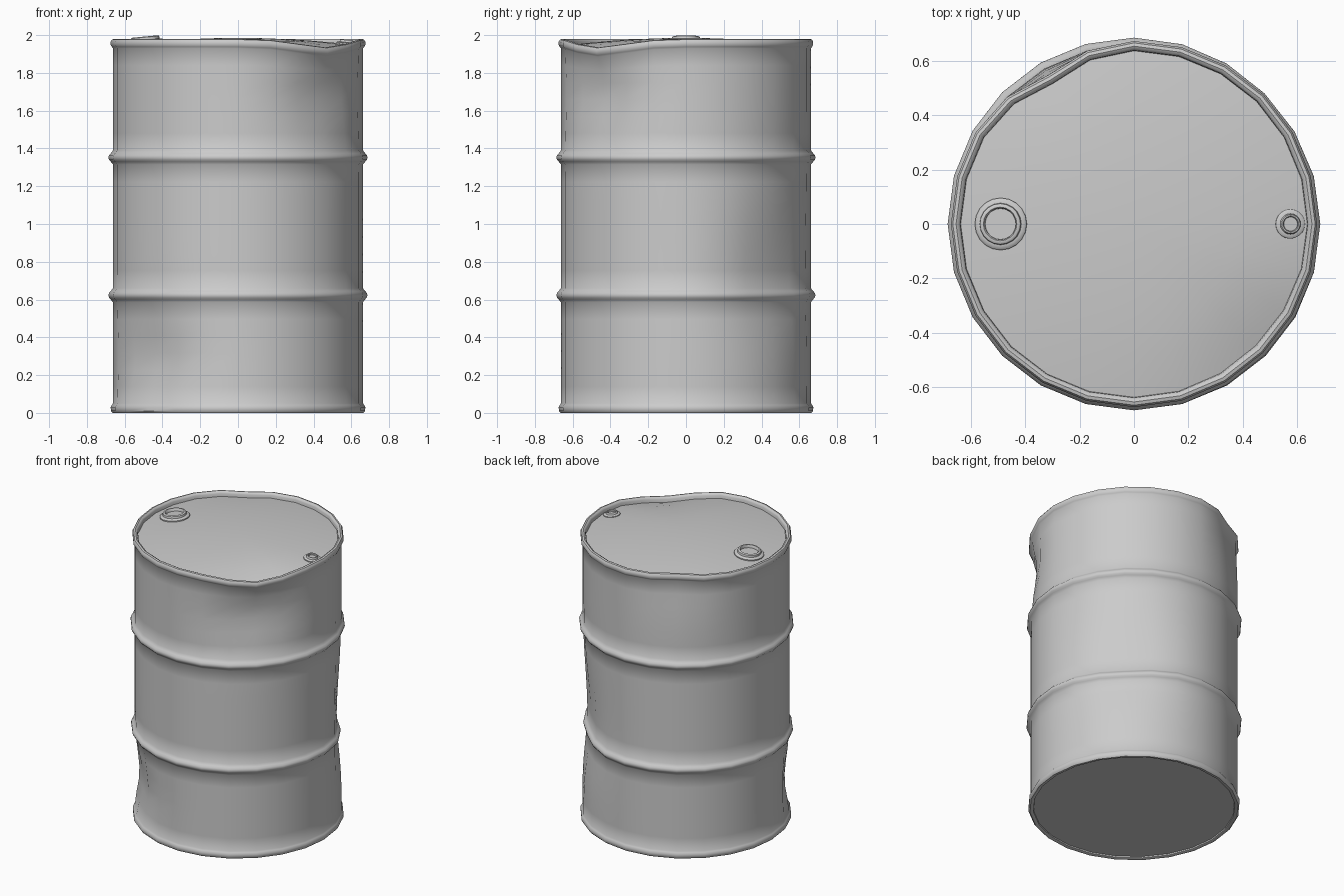
import bpy, math
from mathutils import Vector, Matrix

if "Cube" in bpy.data.objects:
    bpy.data.objects.remove(bpy.data.objects["Cube"])

# dents: (angle deg, height, depth, angular spread deg, spread below, spread above)
DENTS = [
    (-45, 1.70, 0.055, 15, 0.15, 0.11),
    (45, 0.70, 0.050, 16, 0.20, 0.32),
    (225, 0.28, 0.055, 15, 0.11, 0.16),
    (120, 1.99, 0.042, 10, 0.20, 0.20),
]


def bell(d, s):
    return math.exp(-0.5 * (d / s) ** 2)


def angle_gap(a, b):
    return (a - b + 180) % 360 - 180


def battered(p):
    """Push the wall in at each dent and bend the top rim down at the front right."""
    r, a = math.hypot(p.x, p.y), math.degrees(math.atan2(p.y, p.x))
    if r < 1e-4:
        return p
    edge = min(1, r / 0.63) ** 4
    push = 0
    for ang, h, depth, spread, low, high in DENTS:
        push += depth * bell(angle_gap(a, ang), spread) * bell(p.z - h, low if p.z < h else high)
    sag = 0.045 * bell(angle_gap(a, -45), 15) * edge * bell(max(0, 1.93 - p.z), 0.08)
    k = (r - push * edge) / r
    return Vector((p.x * k, p.y * k, p.z - sag))


def revolve(name, profile, sides, warp=None, place=None):
    """Spin a (radius, z) profile round z; zero-radius ends close to a point."""
    verts, faces, rings = [], [], []
    for r, z in profile:
        n = 1 if r == 0 else sides
        rings.append([len(verts) + i % n for i in range(sides)])
        for i in range(n):
            t = math.tau * i / sides
            p = Vector((r * math.cos(t), r * math.sin(t), z))
            verts.append(warp(p) if warp else p)
    for lo, hi in zip(rings, rings[1:]):
        for i in range(sides):
            j = (i + 1) % sides
            faces.append(list(dict.fromkeys((lo[i], lo[j], hi[j], hi[i]))))
    mesh = bpy.data.meshes.new(name)
    mesh.from_pydata(verts, [], faces)
    if place:
        mesh.transform(place)
    obj = bpy.data.objects.new(name, mesh)
    bpy.context.collection.objects.link(obj)
    bpy.ops.object.select_all(action='DESELECT')
    obj.select_set(True)
    bpy.context.view_layer.objects.active = obj
    bpy.ops.object.shade_smooth_by_angle(angle=math.radians(40))
    return obj


WALL = 0.662


def wall(z0, z1, n):
    return [(WALL, z0 + (z1 - z0) * i / n) for i in range(n + 1)]


def rib(z):
    return [(WALL + 0.012, z - 0.022), (WALL + 0.021, z - 0.012), (WALL + 0.024, z),
            (WALL + 0.021, z + 0.012), (WALL + 0.012, z + 0.022)]


def lid_z(r):
    return 1.945 + 0.04 * (1 - (r / 0.64) ** 2)


# drum shell: recessed base, rolled bottom rim, ribbed wall, rolled top rim
bottom = [(0, 0.012), (0.64, 0.012), (0.642, 0.004), (0.65, 0), (0.664, 0),
          (0.673, 0.01), (0.674, 0.03), (0.668, 0.042)]
top = [(0.668, 1.938), (0.674, 1.948), (0.674, 1.966), (0.667, 1.977),
       (0.655, 1.98), (0.645, 1.975), (0.64, 1.965), (0.638, 1.943)]
shell = (bottom + wall(0.05, 0.585, 6) + rib(0.623) + wall(0.66, 1.315, 7)
         + rib(1.352) + wall(1.39, 1.93, 6) + top)
revolve("drum_shell", shell, 24, battered)

# domed lid
revolve("lid", [(r, lid_z(r)) for r in (0.638, 0.6, 0.5, 0.38, 0.25, 0.12)] + [(0, lid_z(0))],
        24, battered)

# filler caps seated on the slope of the lid
large = [(0.096, -0.012), (0.096, 0.006), (0.088, 0.013), (0.077, 0.014), (0.075, 0.027),
         (0.070, 0.031), (0.062, 0.031), (0.058, 0.026), (0.057, 0.012), (0, 0.012)]
small = [(0.054, -0.008), (0.054, 0.004), (0.049, 0.008), (0.038, 0.009), (0.037, 0.018),
         (0.034, 0.021), (0.029, 0.021), (0.026, 0.018), (0.026, 0.008), (0, 0.008)]
for name, prof, x in (("large_bung", large, -0.49), ("small_bung", small, 0.575)):
    tilt = math.atan(0.195 * x)
    revolve(name, prof, 20, None,
            Matrix.Translation((x, 0, lid_z(x))) @ Matrix.Rotation(tilt, 4, 'Y'))
